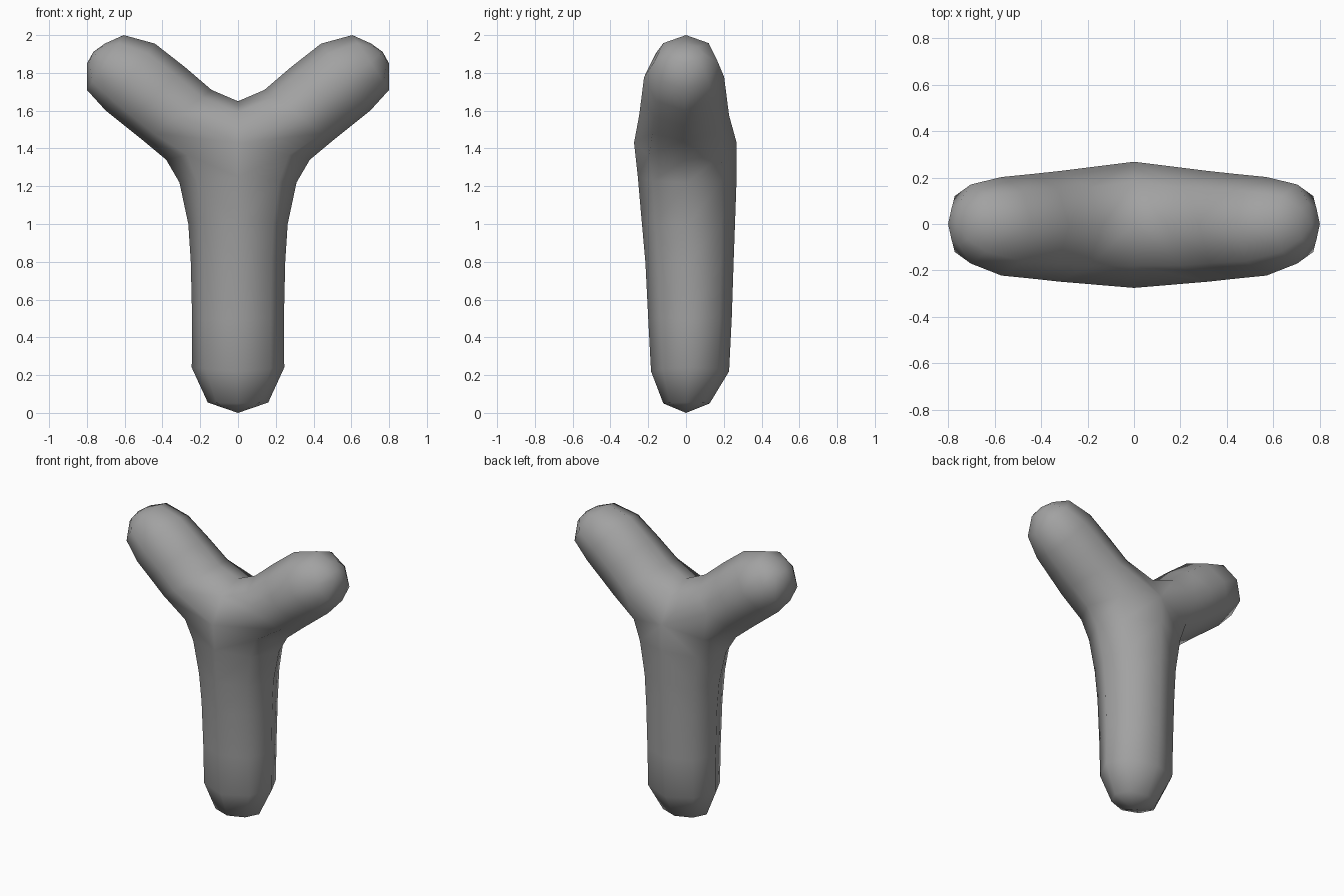
import bpy, bmesh, math
from mathutils import Vector

if "Cube" in bpy.data.objects:
    bpy.data.objects.remove(bpy.data.objects["Cube"])

grey = bpy.data.materials.new("plain grey")
grey.use_nodes = True
colour = (0.36, 0.36, 0.36, 1)
grey.diffuse_color = colour
grey.node_tree.nodes["Principled BSDF"].inputs["Base Color"].default_value = colour

bm = bmesh.new()
STEP = math.pi / 4


def trunk_ring(z_mid, z_side, half_width, y_front, y_back):
    """Half ring from the front centre, round the side, to the back centre."""
    cy, depth = (y_front + y_back) / 2, (y_back - y_front) / 2
    ring = []
    for i in range(5):
        a = (i - 2) * STEP
        c = math.cos(a) if 0 < i < 4 else 0
        ring.append(bm.verts.new((half_width * c, cy + depth * math.sin(a),
                                  z_mid + (z_side - z_mid) * c)))
    return ring


def arm_ring(upper, lower, depth, cy=-0.01):
    """Full ring spanning an upper and a lower outline point."""
    up, low = Vector((upper[0], cy, upper[1])), Vector((lower[0], cy, lower[1]))
    ring = []
    for i in range(8):
        a = (i - 2) * STEP
        p = (up + low) / 2 + (low - up) / 2 * math.cos(a)
        ring.append(bm.verts.new(p + Vector((0, depth * math.sin(a), 0))))
    return ring


def bridge(a, b, closed):
    n = len(a)
    for i in range(n if closed else n - 1):
        j = (i + 1) % n
        bm.faces.new((a[i], a[j], b[j], b[i]))


def fan(ring, tip, closed):
    n = len(ring)
    for i in range(n if closed else n - 1):
        bm.faces.new((ring[(i + 1) % n], ring[i], tip))


# Trunk, from the rounded foot up to the fork
trunk = [trunk_ring(*r) for r in (
    (0.05, 0.055, 0.16, -0.12, 0.125),
    (0.22, 0.24, 0.245, -0.185, 0.228),
    (0.50, 0.50, 0.243, -0.20, 0.242),
    (0.80, 0.80, 0.25, -0.215, 0.252),
    (1.02, 1.00, 0.263, -0.235, 0.26),
    (1.25, 1.22, 0.31, -0.255, 0.268),
    (1.43, 1.34, 0.38, -0.275, 0.268))]
fan(trunk[0], bm.verts.new((0, 0, 0)), False)
for a, b in zip(trunk, trunk[1:]):
    bridge(a, b, False)

# Saddle between the arms closes the fork ring
saddle = [bm.verts.new(p) for p in ((0, 0.18, 1.59), (0, 0, 1.65), (0, -0.18, 1.59))]

# Arm, ending in a rounded tip
arm = [trunk[-1] + saddle] + [arm_ring(*r) for r in (
    ((0.14, 1.71), (0.50, 1.44), 0.238),
    ((0.28, 1.83), (0.60, 1.52), 0.225),
    ((0.44, 1.955), (0.70, 1.60), 0.212),
    ((0.605, 2.0), (0.80, 1.71), 0.17, 0),
    ((0.705, 1.955), (0.80, 1.85), 0.09, 0))]
for a, b in zip(arm, arm[1:]):
    bridge(a, b, True)
fan(arm[-1], bm.verts.new((0.765, 0, 1.912)), True)

# Mirror to the other half and weld the seam
bmesh.ops.mirror(bm, geom=bm.verts[:] + bm.edges[:] + bm.faces[:],
                 axis='X', merge_dist=0.001)
bmesh.ops.remove_doubles(bm, verts=bm.verts[:], dist=0.001)
bmesh.ops.recalc_face_normals(bm, faces=bm.faces[:])
for f in bm.faces:
    f.smooth = True

mesh = bpy.data.meshes.new("forked_body")
bm.to_mesh(mesh)
bm.free()
mesh.materials.append(grey)
bpy.context.collection.objects.link(bpy.data.objects.new("forked_body", mesh))
